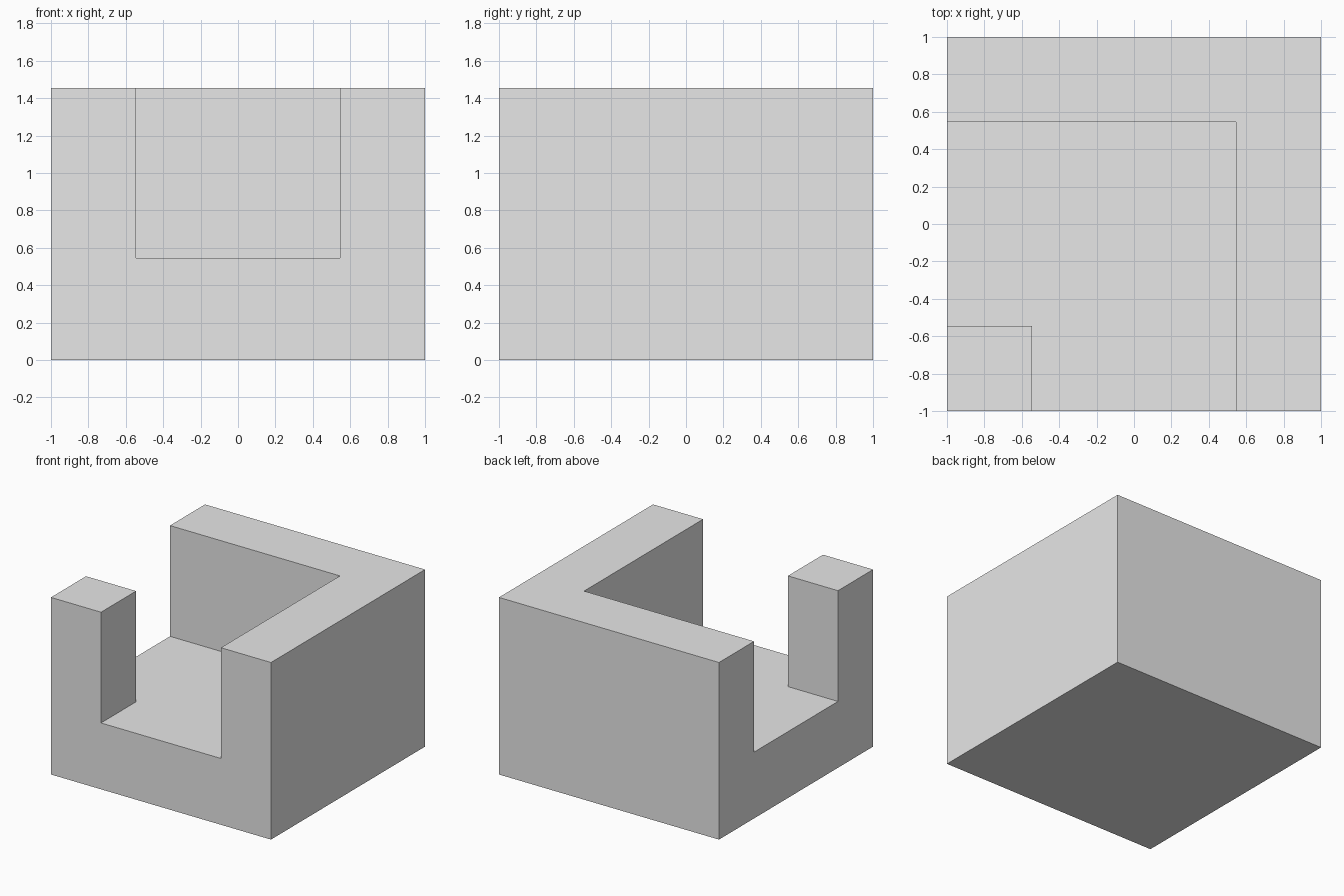
import bpy
import bmesh
import math

cube = bpy.data.objects.get("Cube")
if cube:
    bpy.data.objects.remove(cube, do_unlink=True)

HALF = 1.0      # half width of the block
INNER = 0.545   # inner face of the walls and post
FLOOR = 0.545   # height of the recessed floor
TOP = 1.455     # height of the walls and post

# Plain grey material
grey = bpy.data.materials.new("plain grey")
grey.use_nodes = True
grey.diffuse_color = (0.8, 0.8, 0.8, 1)
grey.node_tree.nodes["Principled BSDF"].inputs["Base Color"].default_value = (0.8, 0.8, 0.8, 1)


def raise_faces(bm, faces, height):
    """Extrude faces straight up and return the new top faces."""
    result = bmesh.ops.extrude_face_region(bm, geom=faces)["geom"]
    verts = [g for g in result if isinstance(g, bmesh.types.BMVert)]
    bmesh.ops.translate(bm, verts=verts, vec=(0, 0, height))
    bmesh.ops.delete(bm, geom=[f for f in faces if f.is_valid], context="FACES_ONLY")
    return [g for g in result if isinstance(g, bmesh.types.BMFace)]


# Plan grid: three bays each way
bm = bmesh.new()
lines = (-HALF, -INNER, INNER, HALF)
grid = [[bm.verts.new((x, y, 0)) for x in lines] for y in lines]
for j in range(3):
    for i in range(3):
        bm.faces.new((grid[j][i], grid[j][i + 1], grid[j + 1][i + 1], grid[j + 1][i]))

# Solid base, keeping a copy of the plan as its underside
underside = bmesh.ops.duplicate(bm, geom=bm.faces[:])["geom"]
plan = [f for f in bm.faces if f not in set(underside)]
deck = raise_faces(bm, plan, FLOOR)


# Left and back walls join in an L; a post stands on the front right corner
def is_raised(face):
    c = face.calc_center_median()
    wall = c.x > INNER or c.y > INNER
    post = c.x < -INNER and c.y < -INNER
    return wall or post


raise_faces(bm, [f for f in deck if is_raised(f)], TOP - FLOOR)

# Weld the seams and merge coplanar faces
bmesh.ops.remove_doubles(bm, verts=bm.verts[:], dist=0.0001)
bmesh.ops.dissolve_limit(bm, angle_limit=math.radians(1), verts=bm.verts[:], edges=bm.edges[:])
bmesh.ops.recalc_face_normals(bm, faces=bm.faces[:])

mesh = bpy.data.meshes.new("notched_block")
bm.to_mesh(mesh)
bm.free()
mesh.materials.append(grey)
block = bpy.data.objects.new("notched_block", mesh)
bpy.context.collection.objects.link(block)
